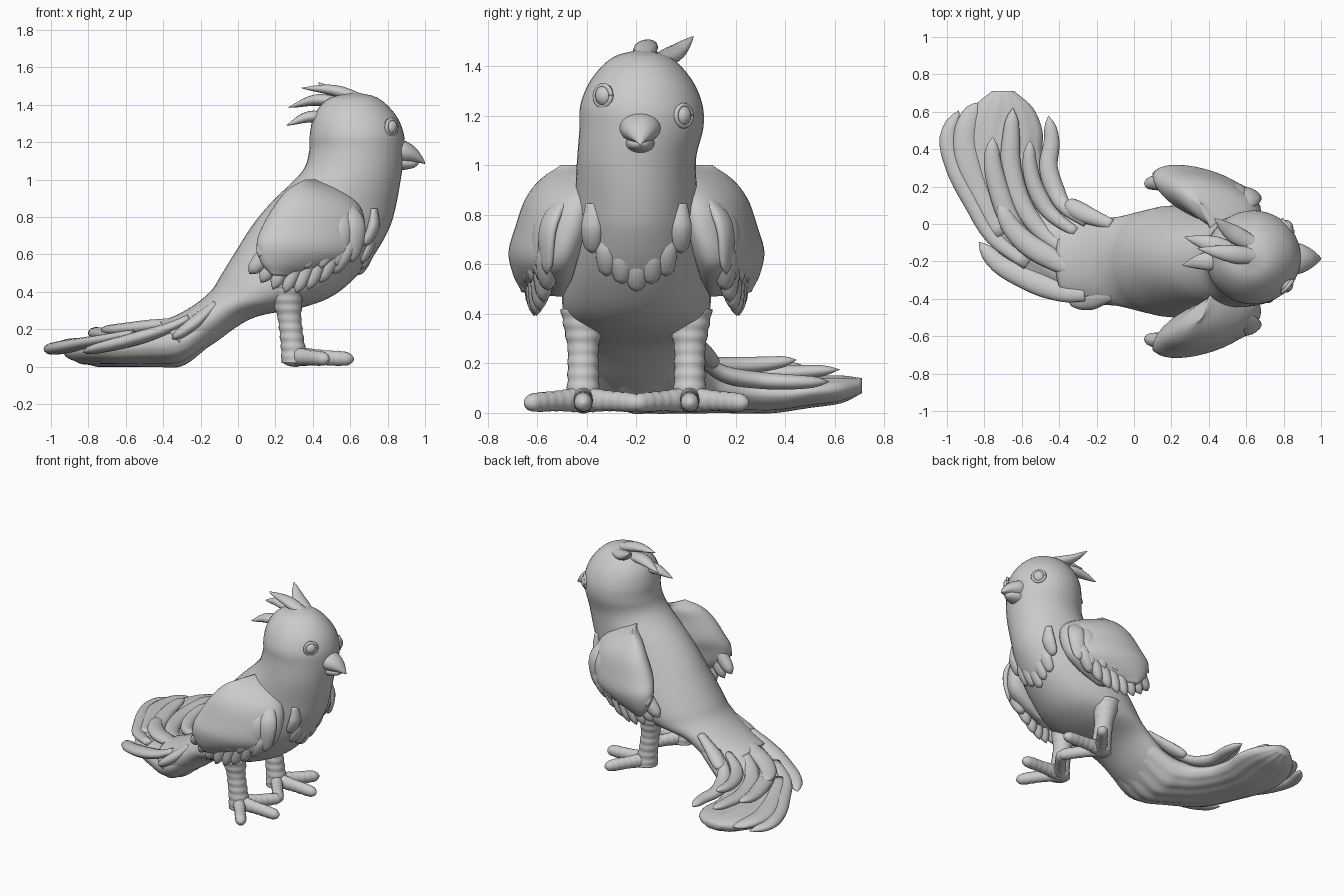
import bpy, bmesh, math
from mathutils import Vector

if "Cube" in bpy.data.objects:
    bpy.data.objects.remove(bpy.data.objects["Cube"])

grey = bpy.data.materials.new("plain grey")
grey.use_nodes = True
grey.diffuse_color = (0.6, 0.6, 0.6, 1)
grey.node_tree.nodes["Principled BSDF"].inputs["Base Color"].default_value = grey.diffuse_color
MIDDLE = -.2  # y of the body's plane of symmetry


def spline(points, t):
    """Catmull-Rom point at t in 0..1."""
    f = t * (len(points) - 1)
    i = min(int(f), len(points) - 2)
    f -= i
    b, c = points[i], points[i + 1]
    a = points[i - 1] if i else b * 2 - c
    d = points[i + 2] if i + 2 < len(points) else c * 2 - b
    return (b * 2 + (c - a) * f + (a * 2 - b * 5 + c * 4 - d) * f ** 2
            + (b * 3 - a - c * 3 + d) * f ** 3) / 2


def finish(name, bm):
    bmesh.ops.recalc_face_normals(bm, faces=bm.faces)
    mesh = bpy.data.meshes.new(name)
    bm.to_mesh(mesh)
    bm.free()
    mesh.shade_smooth()
    mesh.materials.append(grey)
    bpy.context.collection.objects.link(bpy.data.objects.new(name, mesh))


def loft(name, rings, steps=40, sides=32, ripple=0, waves=0):
    """Skin smooth elliptical sections, each (centre, half axis u, half axis v)."""
    bm = bmesh.new()
    columns = [[Vector(ring[k]) for ring in rings] for k in range(3)]
    loops = []
    for step in range(steps + 1):
        centre, u, v = (spline(column, step / steps) for column in columns)
        loop = []
        for k in range(sides):
            angle = math.tau * k / sides
            groove = 1 + ripple * math.cos(angle * waves)
            loop.append(bm.verts.new(centre + u * math.cos(angle) + v * math.sin(angle) * groove))
        loops.append(loop)
    for p, q in zip(loops, loops[1:]):
        for k in range(sides):
            j = (k + 1) % sides
            bm.faces.new((p[k], p[j], q[j], q[k]))
    bm.faces.new(loops[0])
    bm.faces.new(loops[-1])
    finish(name, bm)


def feather(name, path, width, thick, normal=(0, 0, 1), pointed=False):
    """Flattened tapering strip along a path."""
    points = [Vector(p) for p in path]
    rings = []
    for i in range(15):
        t = i / 14
        tangent = spline(points, min(1, t + .02)) - spline(points, max(0, t - .02))
        across = tangent.cross(Vector(normal)).normalized()
        up = across.cross(tangent).normalized()
        taper = min(1, .55 + t) * (1 - t ** 2.5 if pointed else math.sqrt(1 - t ** 5)) + .03
        rings.append((spline(points, t), across * width * taper, up * thick * taper))
    loft(name, rings, 20, 14)


def ball(name, centre, size):
    bm = bmesh.new()
    bmesh.ops.create_uvsphere(bm, u_segments=20, v_segments=12, radius=1)
    for vert in bm.verts:
        vert.co = Vector(centre) + Vector(a * b for a, b in zip(vert.co, size))
    finish(name, bm)


# Head and body: front x, front z, back x, back z, half width
sections = [
    (.64, 1.465, .6, 1.465, .02), (.75, 1.435, .48, 1.43, .12), (.84, 1.35, .41, 1.35, .2),
    (.885, 1.25, .385, 1.25, .245), (.89, 1.15, .38, 1.15, .25), (.87, 1, .34, 1.04, .24),
    (.84, .84, .18, .88, .25), (.8, .72, .08, .76, .265), (.7, .56, -.01, .62, .29),
    (.54, .4, -.09, .49, .3), (.36, .32, -.14, .41, .28), (.08, .26, -.22, .34, .24),
    (-.12, .13, -.32, .28, .23), (-.24, .05, -.42, .24, .22)]
rings = []
for front_x, front_z, back_x, back_z, width in sections:
    rings.append((((front_x + back_x) / 2, -.18 if front_z > 1 else MIDDLE, (front_z + back_z) / 2),
                  (0, width, 0), ((front_x - back_x) / 2, 0, (front_z - back_z) / 2)))
loft("body", rings, 75, 40)

# Tail base: right edge x y, left edge x y, bottom z, top z
tail = [
    (-.12, -.42, -.12, .02, .14, .36), (-.3, -.42, -.28, .07, .01, .27), (-.5, -.32, -.36, .11, 0, .22),
    (-.73, -.15, -.41, .16, 0, .18), (-.85, .1, -.47, .26, 0, .16), (-.92, .3, -.49, .38, 0, .15),
    (-.93, .48, -.49, .5, .02, .15), (-.85, .63, -.54, .62, .04, .15), (-.76, .71, -.64, .71, .08, .14)]
right_edge = [Vector((row[0], row[1], row[5])) for row in tail]
left_edge = [Vector((row[2], row[3], row[5])) for row in tail]
rings = []
for right, left, row in zip(right_edge, left_edge, tail):
    half_depth = Vector((0, 0, (row[5] - row[4]) / 2))
    rings.append(((right + left) / 2 - half_depth, (left - right) / 2, half_depth))
loft("tail", rings, 50, 64, .04, 14)

# Tail plumes: start and end along the tail, start and end across it, tip lift, half width
for start, end, across, tip_across, lift, width in (
        (.3, .85, .12, -.2, -.04, .055), (.1, .42, .1, -.13, -.07, .06), (.2, .73, .3, .4, .07, .055),
        (.15, .87, .5, .65, .05, .055), (.15, .7, .75, .85, .09, .045), (.1, .83, .9, 1.16, 0, .05),
        (.1, .48, .35, .3, .06, .06), (.5, 1, .5, .5, -.02, .08), (.4, .9, .15, .03, -.02, .07),
        (0, .26, .95, 1.02, 0, .05), (0, .16, .1, .02, -.08, .06)):
    path = []
    for i in range(6):
        f = i / 5
        along = start + (end - start) * f
        point = spline(right_edge, along).lerp(spline(left_edge, along), across + (tip_across - across) * f)
        path.append(point + Vector((0, 0, lift * f - .025)))
    feather("tail_plume", path, width, .035)

# Wings, legs and feet, built for each side
for side, label in ((-1, "right"), (1, "left")):
    def at(x, out, z):
        return (x, MIDDLE + side * out, z)

    # Wing shell: front x, front z, back x, back z, distance out, half thickness
    rings = []
    for front_x, front_z, back_x, back_z, out, thick in (
            (.42, 1, .36, 1, .23, .02), (.54, .95, .27, .95, .27, .08), (.65, .86, .2, .87, .31, .115),
            (.68, .74, .13, .75, .34, .13), (.65, .61, .1, .66, .375, .12),
            (.54, .53, .12, .56, .38, .09), (.4, .47, .18, .49, .38, .04)):
        rings.append((at((front_x + back_x) / 2, out, (front_z + back_z) / 2),
                      ((front_x - back_x) / 2, -side * .075, (front_z - back_z) / 2),
                      (0, side * thick, 0)))
    loft(label + "_wing", rings, 30, 36)
    outward = (-.1, side, .3)

    # Upper layer of wing feathers
    for i in range(7):
        f = i / 6
        bow = math.sin(math.pi * (.15 + f * .7))
        tilt = Vector(outward) + Vector((f - .3, 0, 0))
        feather(label + "_covert", [
            at(.33 + .22 * f, .26 + .04 * bow - .02 * f, .9 + .02 * bow),
            at(.21 + .42 * f, .41 + .05 * bow - .08 * f, .77 - .02 * bow),
            at(.11 + .5 * f, .46 + .05 * bow - .12 * f, .63 - .09 * bow - .03 * f)],
            .056, .026, tilt)

    # Long lower wing feathers
    for i in range(8):
        f = i / 7
        drop = math.sin(math.pi * (.12 + f * .76))
        feather(label + "_flight_feather", [
            at(.3 + .33 * f, .36 - .04 * f, .77), at(.17 + .4 * f, .42 - .06 * f, .62),
            at(.06 + .44 * f, .4 + .04 * drop - .06 * f, .56 - .17 * drop)], .05, .045, outward)

    # Leg with banded skin
    leg_y = MIDDLE + side * .215
    rings = []
    for i in range(49):
        t = i / 48
        radius = .062 + .03 * max(0, 1 - t * 2.5) + .002 * math.sin(t * 50) + .012 * t ** 6
        rings.append(((.255 + .05 * t, leg_y, .42 - .4 * t), (radius, 0, 0), (0, radius, 0)))
    loft(label + "_leg", rings, 48, 24)

    # Three toes and the heel
    for reach_x, reach_y in ((.32, 0), (.18, .235), (.18, -.235)):
        across = Vector((-reach_y, reach_x, 0)).normalized()
        rings = []
        for i in range(25):
            t = i / 24
            radius = .047 - .01 * math.sin(t * math.pi) + .0012 * math.sin(t * 45)
            radius *= math.sqrt(max(.01, 1 - t ** 8))
            rings.append(((.3 + reach_x * t, leg_y + reach_y * t, .055 - .015 * t),
                          across * radius, (0, 0, radius * (1.2 - .2 * t))))
        loft(label + "_toe", rings, 30, 16)
    ball(label + "_heel", (.3, leg_y, .04), (.068, .065, .04))

# Scalloped chest feathers
for i in range(-3, 4):
    offset = i * .06
    z = .49 + .14 * (i / 3) ** 2 + .015 * (i % 2)
    x = .65 + .72 * (z - .5) - .35 * (1 - math.sqrt(1 - (offset / .29) ** 2))
    y = MIDDLE + offset
    feather("chest_feather", [(x + .05, y, z + .2), (x + .045, y, z + .1), (x, y, z)],
            .045, .03, (1, offset * 2, -.3))

# Eyes with lids
for y, z in ((-.325, 1.28), (-.02, 1.2)):
    centre = Vector((.81, y, z))
    ball("eye", centre, (.042, .042, .045))
    outward = Vector((.17, y + .18, 0)).normalized()
    across = Vector((-outward.y, outward.x, 0))
    lid = []
    for k in range(25):
        angle = math.tau * k / 24
        radial = across * math.cos(angle) + Vector((0, 0, math.sin(angle)))
        lid.append((centre + outward * .015 + radial * .042, radial * .01, outward * .01))
    loft("eyelid", lid, 24, 8)

# Beak halves: x, z, half width, half height
for name, stations in (
        ("upper_beak", ((.82, 1.15, .085, .065), (.89, 1.148, .08, .06), (.95, 1.13, .05, .04),
                        (.99, 1.1, .016, .014), (1, 1.085, .003, .003))),
        ("lower_beak", ((.82, 1.09, .065, .045), (.89, 1.088, .055, .036), (.94, 1.085, .034, .022),
                        (.965, 1.085, .004, .004)))):
    loft(name, [((x, -.185, z), (0, width, 0), (0, 0, height)) for x, z, width, height in stations], 20, 20)

# Crest
for path in ([(.7, -.14, 1.41), (.53, -.05, 1.45), (.43, .03, 1.52)],
             [(.72, -.18, 1.41), (.52, -.16, 1.475), (.34, -.13, 1.49)],
             [(.58, -.16, 1.41), (.42, -.11, 1.425), (.27, -.07, 1.385)],
             [(.52, -.2, 1.33), (.38, -.2, 1.335), (.26, -.22, 1.29)]):
    feather("crest_feather", path, .055, .036, (.2, 0, 1), True)
